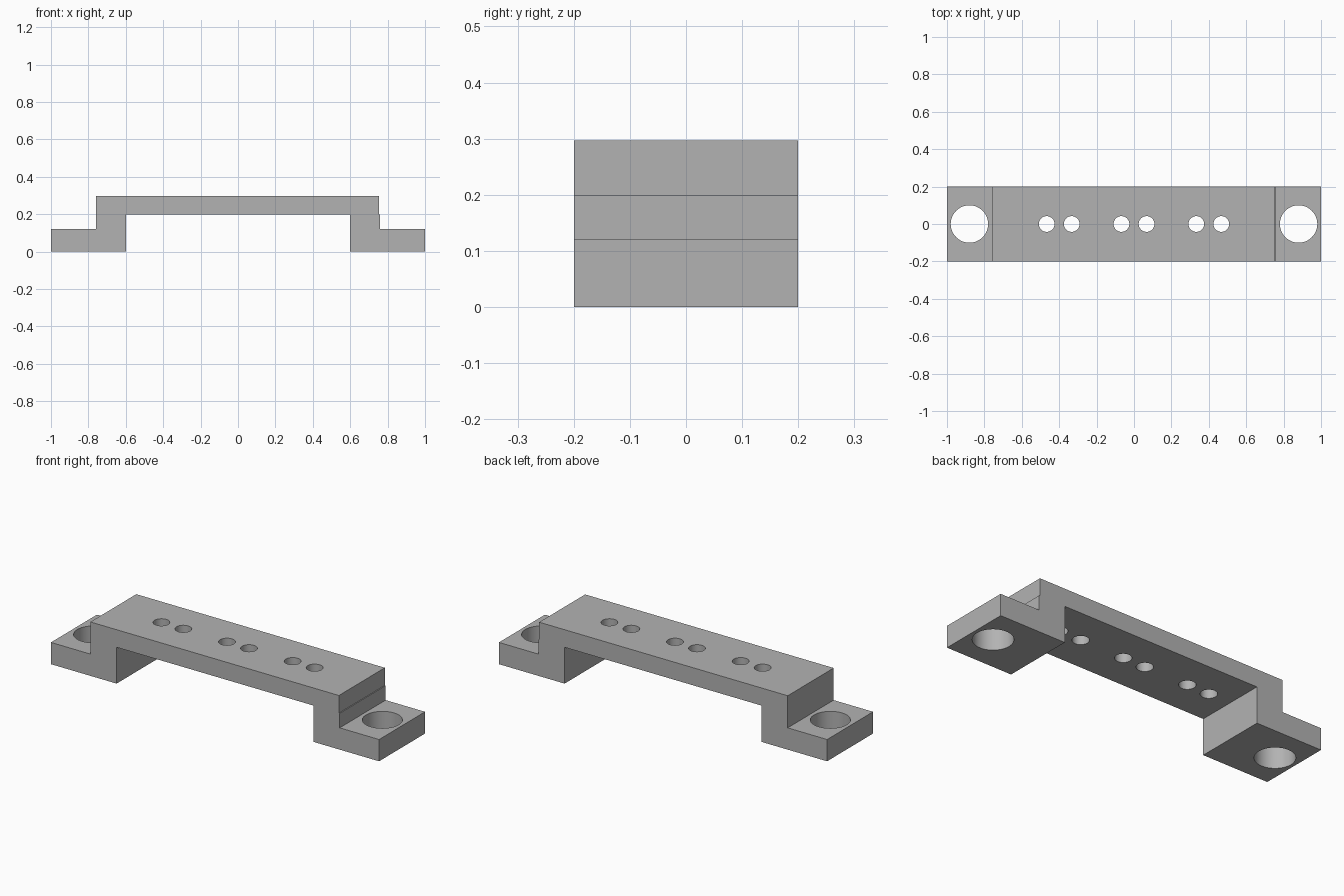
import bpy
import bmesh
from mathutils import Matrix

cube = bpy.data.objects.get("Cube")
if cube:
    bpy.data.objects.remove(cube, do_unlink=True)

WIDTH = 0.4
FOOT_TOP, BAR_BOTTOM, BAR_TOP = 0.12, 0.2, 0.297

grey = bpy.data.materials.new("plain grey")
grey.use_nodes = True
colour = (0.45, 0.45, 0.45, 1)
grey.diffuse_color = colour
grey.node_tree.nodes["Principled BSDF"].inputs["Base Color"].default_value = colour


def add_object(name, bm):
    bmesh.ops.recalc_face_normals(bm, faces=bm.faces)
    mesh = bpy.data.meshes.new(name)
    bm.to_mesh(mesh)
    bm.free()
    mesh.materials.append(grey)
    obj = bpy.data.objects.new(name, mesh)
    bpy.context.collection.objects.link(obj)
    return obj


def extrude_profile(name, points):
    """Extrude an x-z outline across the full width."""
    bm = bmesh.new()
    face = bm.faces.new([bm.verts.new((x, -WIDTH / 2, z)) for x, z in points])
    new = bmesh.ops.extrude_face_region(bm, geom=[face])["geom"]
    verts = [v for v in new if isinstance(v, bmesh.types.BMVert)]
    bmesh.ops.translate(bm, verts=verts, vec=(0, WIDTH, 0))
    return add_object(name, bm)


def drill(obj, centres, radius):
    """Cut vertical round holes, then drop the cutter."""
    bm = bmesh.new()
    for x in centres:
        bmesh.ops.create_cone(bm, cap_ends=True, segments=64, radius1=radius,
                              radius2=radius, depth=1,
                              matrix=Matrix.Translation((x, 0, 0.15)))
    cutter = add_object(obj.name + "_cutter", bm)
    cutter.hide_render = True
    mod = obj.modifiers.new("holes", "BOOLEAN")
    mod.operation = "DIFFERENCE"
    mod.solver = "EXACT"
    mod.object = cutter
    bpy.ops.object.select_all(action="DESELECT")
    obj.select_set(True)
    bpy.context.view_layer.objects.active = obj
    bpy.ops.object.modifier_apply(modifier=mod.name)
    bpy.data.objects.remove(cutter, do_unlink=True)
    bpy.ops.object.shade_smooth_by_angle()


# Stepped feet, each with one large mounting hole
for name, side in (("left_foot", 1), ("right_foot", -1)):
    outline = [(0.6, 0), (1, 0), (1, FOOT_TOP), (0.76, FOOT_TOP),
               (0.76, BAR_BOTTOM), (0.6, BAR_BOTTOM)]
    foot = extrude_profile(name, [(side * x, z) for x, z in outline])
    drill(foot, [side * 0.88], 0.1)

# Raised bar with three pairs of small holes
bar = extrude_profile("bridge_bar", [(-0.76, BAR_BOTTOM), (0.755, BAR_BOTTOM),
                                     (0.755, BAR_TOP), (-0.76, BAR_TOP)])
drill(bar, [c + d for c in (-0.4, 0, 0.4) for d in (-0.067, 0.067)], 0.042)
